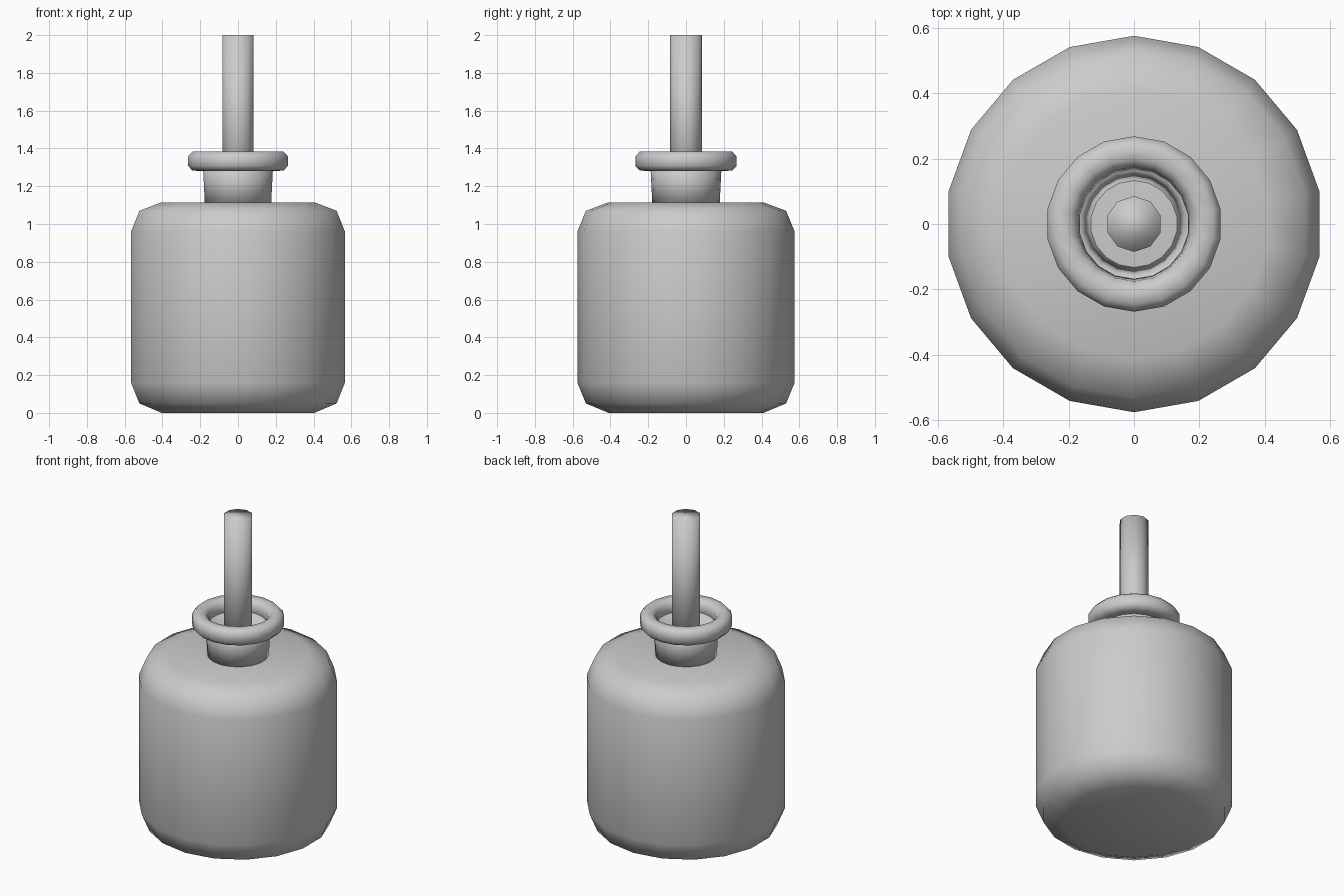
import bpy
import math

cube = bpy.data.objects.get("Cube")
if cube:
    bpy.data.objects.remove(cube, do_unlink=True)

# Single plain grey material
GREY = (0.6, 0.6, 0.6, 1.0)
grey = bpy.data.materials.new("plain_grey")
grey.use_nodes = True
grey.diffuse_color = GREY
bsdf = next(n for n in grey.node_tree.nodes if n.type == 'BSDF_PRINCIPLED')
bsdf.inputs["Base Color"].default_value = GREY


def lathe(name, profile, sides, closed=False):
    """Spin a (radius, height) profile round z; an open profile gets end caps."""
    verts = []
    for r, z in profile:
        for i in range(sides):
            a = math.pi / 2 + 2 * math.pi * i / sides
            verts.append((r * math.cos(a), r * math.sin(a), z))
    n = len(profile)
    faces = []
    for j in range(n if closed else n - 1):
        k = (j + 1) % n
        for i in range(sides):
            h = (i + 1) % sides
            faces.append((j * sides + i, j * sides + h, k * sides + h, k * sides + i))
    if not closed:
        faces.append(tuple(reversed(range(sides))))
        faces.append(tuple(range((n - 1) * sides, n * sides)))
    mesh = bpy.data.meshes.new(name)
    mesh.from_pydata(verts, [], faces)
    mesh.materials.append(grey)
    mesh.shade_smooth()
    obj = bpy.data.objects.new(name, mesh)
    bpy.context.collection.objects.link(obj)
    return obj


# Rounded bottle body
lathe("bottle_body", [
    (0.41, 0.0), (0.53, 0.05), (0.575, 0.16),
    (0.575, 0.96), (0.53, 1.07), (0.41, 1.115)], 18)

# Hollow neck, sunk slightly into the body
lathe("bottle_neck", [
    (0.178, 1.10), (0.188, 1.30), (0.168, 1.31), (0.13, 1.10)], 18, closed=True)

# Rounded lip ring on top of the neck
lathe("bottle_lip", [
    (0.19, 1.28), (0.245, 1.283), (0.268, 1.307), (0.268, 1.358),
    (0.245, 1.383), (0.20, 1.383), (0.175, 1.36), (0.167, 1.30)], 18, closed=True)

# Stick standing in the neck
lathe("stick", [(0.085, 1.10), (0.085, 2.0)], 10)
